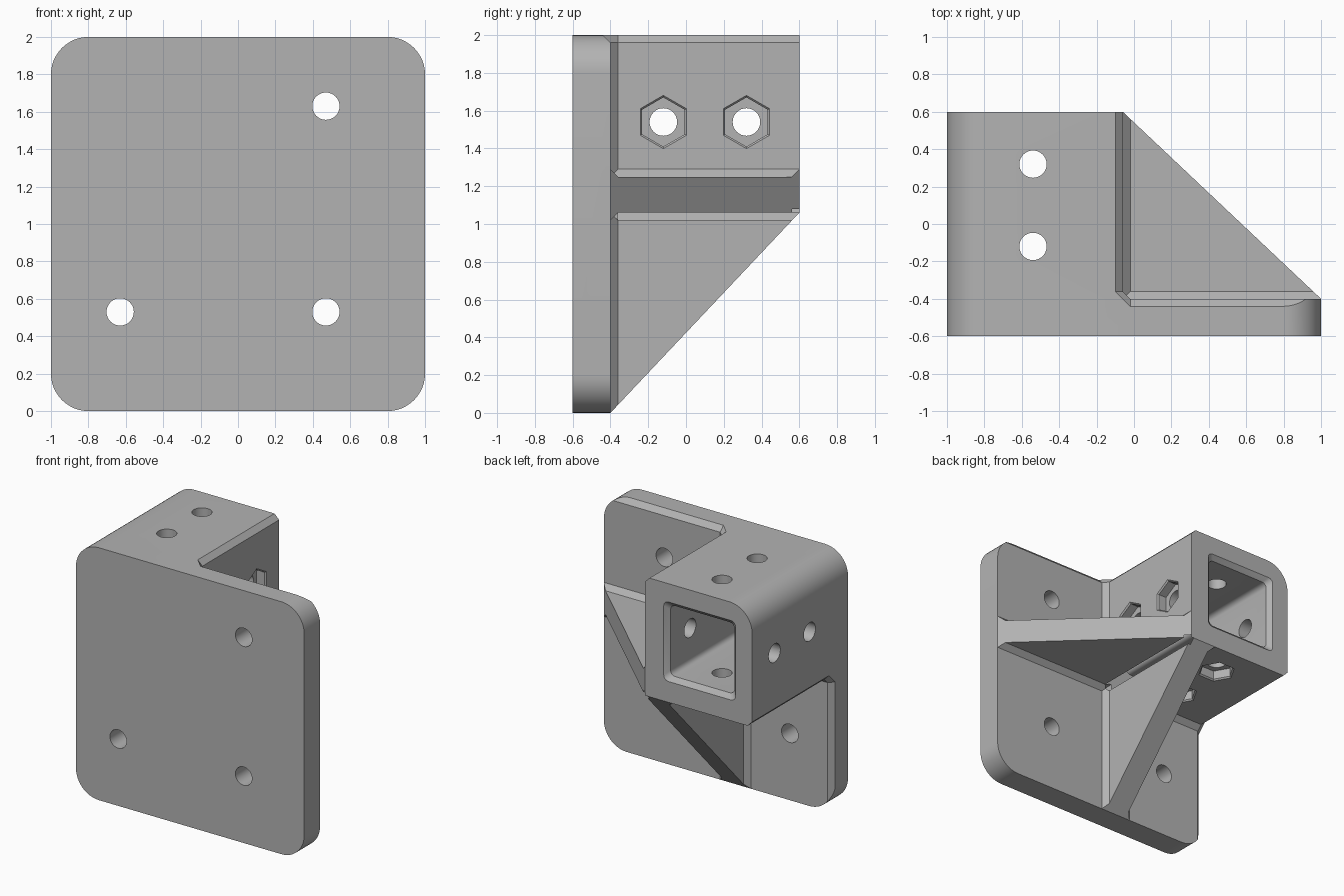
import bpy, bmesh, math
from mathutils import Matrix, Vector

if "Cube" in bpy.data.objects:
    bpy.data.objects.remove(bpy.data.objects["Cube"])

grey = bpy.data.materials.new("grey")
grey.diffuse_color = (0.45, 0.45, 0.45, 1)
grey.use_nodes = True
grey.node_tree.nodes["Principled BSDF"].inputs["Base Color"].default_value = grey.diffuse_color

# Swap across the diagonal: x <-> 1 - z
SWAP = Matrix(((0, 0, -1, 1), (0, 1, 0, 0), (-1, 0, 0, 1), (0, 0, 0, 1)))


def finish(bm, name):
    bmesh.ops.recalc_face_normals(bm, faces=bm.faces)
    me = bpy.data.meshes.new(name)
    bm.to_mesh(me)
    bm.free()
    ob = bpy.data.objects.new(name, me)
    bpy.context.collection.objects.link(ob)
    me.materials.append(grey)
    return ob


def convex(name, lo, hi, planes=(), swap=False):
    """Block trimmed to the side n.p < d of each plane (n, d)."""
    bm = bmesh.new()
    bmesh.ops.create_cube(bm, size=1)
    for v in bm.verts:
        v.co = [lo[i] if v.co[i] < 0 else hi[i] for i in range(3)]
    for n, d in planes:
        n = Vector(n)
        cut = bmesh.ops.bisect_plane(bm, geom=bm.verts[:] + bm.edges[:] + bm.faces[:], dist=1e-5,
                                     plane_co=n * (d / n.length_squared), plane_no=n, clear_outer=True)
        edges = [e for e in bm.edges if e.is_boundary]
        if edges:
            bmesh.ops.holes_fill(bm, edges=edges, sides=0)
    if swap:
        bm.transform(SWAP)
    return finish(bm, name)


def loft(name, rings, swap=False):
    """Solid through matching point rings."""
    bm = bmesh.new()
    rows = [[bm.verts.new(p) for p in r] for r in rings]
    n = len(rows[0])
    for a, b in zip(rows, rows[1:]):
        for i in range(n):
            bm.faces.new((a[i], a[(i + 1) % n], b[(i + 1) % n], b[i]))
    bm.faces.new(rows[0])
    bm.faces.new(rows[-1])
    if swap:
        bm.transform(SWAP)
    return finish(bm, name)


def rounded(x0, x1, z0, z1, radii, seg=12):
    """Rectangle outline with one radius per corner, from upper right round to lower right."""
    pts = []
    for k, (cx, cz, sx, sz) in enumerate(((x1, z1, -1, -1), (x0, z1, 1, -1), (x0, z0, 1, 1), (x1, z0, -1, 1))):
        r = radii[k]
        for i in range(seg + 1 if r else 1):
            a = math.pi / 2 * (k + i / seg)
            pts.append((cx + sx * r + r * math.cos(a), cz + sz * r + r * math.sin(a)) if r else (cx, cz))
    return pts


def along_y(pts, y):
    return [(x, y, z) for x, z in pts]


def circle(r, n, turn=0):
    return [(r * math.cos(turn + 2 * math.pi * i / n), r * math.sin(turn + 2 * math.pi * i / n)) for i in range(n)]


def combine(base, tool, op):
    m = base.modifiers.new("join", 'BOOLEAN')
    m.operation, m.solver, m.object = op, 'EXACT', tool
    bpy.context.view_layer.objects.active = base
    bpy.ops.object.modifier_apply(modifier=m.name)
    bpy.data.objects.remove(tool)


# Mounting plate and square socket body
plate_outline = rounded(-1, 1, 0, 2, (.2,) * 4)
bracket = loft("bracket", [along_y(plate_outline, -.6), along_y(plate_outline, -.4)])
body = rounded(-1, -.06, 1.06, 2, (0, .2, 0, 0))
adds = [loft("socket_body", [along_y(body, -.5), along_y(body, .6)])]

# Gussets with the small chamfer strips in their inner corners
slope = ((1, 1.06, 0), .576)
slope_swapped = ((0, 1.06, -1), -.424)
for s in (False, True):
    adds += [
        convex("gusset", (-.1, -.45, 1.06), (1, .6, 1.25), [slope], s),
        convex("gusset_socket_strip", (-.08, -.42, 1.23), (-.02, .6, 1.29), [((1, 0, 1), 1.23), slope], s),
        convex("gusset_plate_strip", (-.08, -.42, 1.23), (1, -.36, 1.29), [((0, 1, 1), .89), slope], s),
        convex("gusset_plate_lower_strip", (-.08, -.42, 1.02), (1, -.36, 1.08), [((0, 1, -1), -1.42), slope], s),
        convex("socket_plate_strip", (-.08, -.42, 1.1), (-.02, -.36, 2), [((1, 1, 0), -.42)], s),
    ]
adds.append(convex("gusset_corner_strip", (-.08, -.42, 1.02), (-.02, .6, 1.08),
                   [((1, 0, -1), -1.08), slope, slope_swapped]))
for a in adds:
    combine(bracket, a, 'UNION')

# Chamfer on the outer edges, running round the inner corner
cuts = [convex("edge_chamfer", (-.3, -.55, 1.9), (1.2, .8, 2.1),
               [((-1, 0, -1), -1.9), ((0, -1, -1), -1.56), ((-1, -1, -1), -1.54)], s) for s in (False, True)]

# Square socket with a flared mouth
mid = (-.54, 1.54)


def socket_ring(h, y):
    r = .04
    return along_y(rounded(mid[0] - h, mid[0] + h, mid[1] - h, mid[1] + h, (r,) * 4, 4), y)


cuts.append(loft("socket", [socket_ring(.28, -.4), socket_ring(.28, .565), socket_ring(.315, .6), socket_ring(.315, .65)]))

# Plate screw holes
for x, z in ((.47, 1.63), (.47, .53), (-.63, .53)):
    ring = [(x + a, z + b) for a, b in circle(.073, 32)]
    cuts.append(loft("plate_hole", [along_y(ring, -.7), along_y(ring, -.3)]))

# Cross holes through the socket, with hexagonal nut pockets on the inner sides
for s in (False, True):
    for y in (-.12, .32):
        def ring(pts, x):
            return [(x, y + a, mid[1] + b) for a, b in pts]
        cuts.append(loft("cross_hole", [ring(circle(.073, 32), -1.1), ring(circle(.073, 32), .04)], s))
        small, big = circle(.13, 6, math.pi / 2), circle(.141, 6, math.pi / 2)
        cuts.append(loft("nut_pocket", [ring(small, -.14), ring(small, -.071), ring(big, -.06), ring(big, -.04)], s))
for c in cuts:
    combine(bracket, c, 'DIFFERENCE')

# Smooth rounds, crisp edges
bpy.ops.object.select_all(action='DESELECT')
bracket.select_set(True)
bpy.context.view_layer.objects.active = bracket
bpy.ops.object.shade_smooth_by_angle(angle=math.radians(25))
